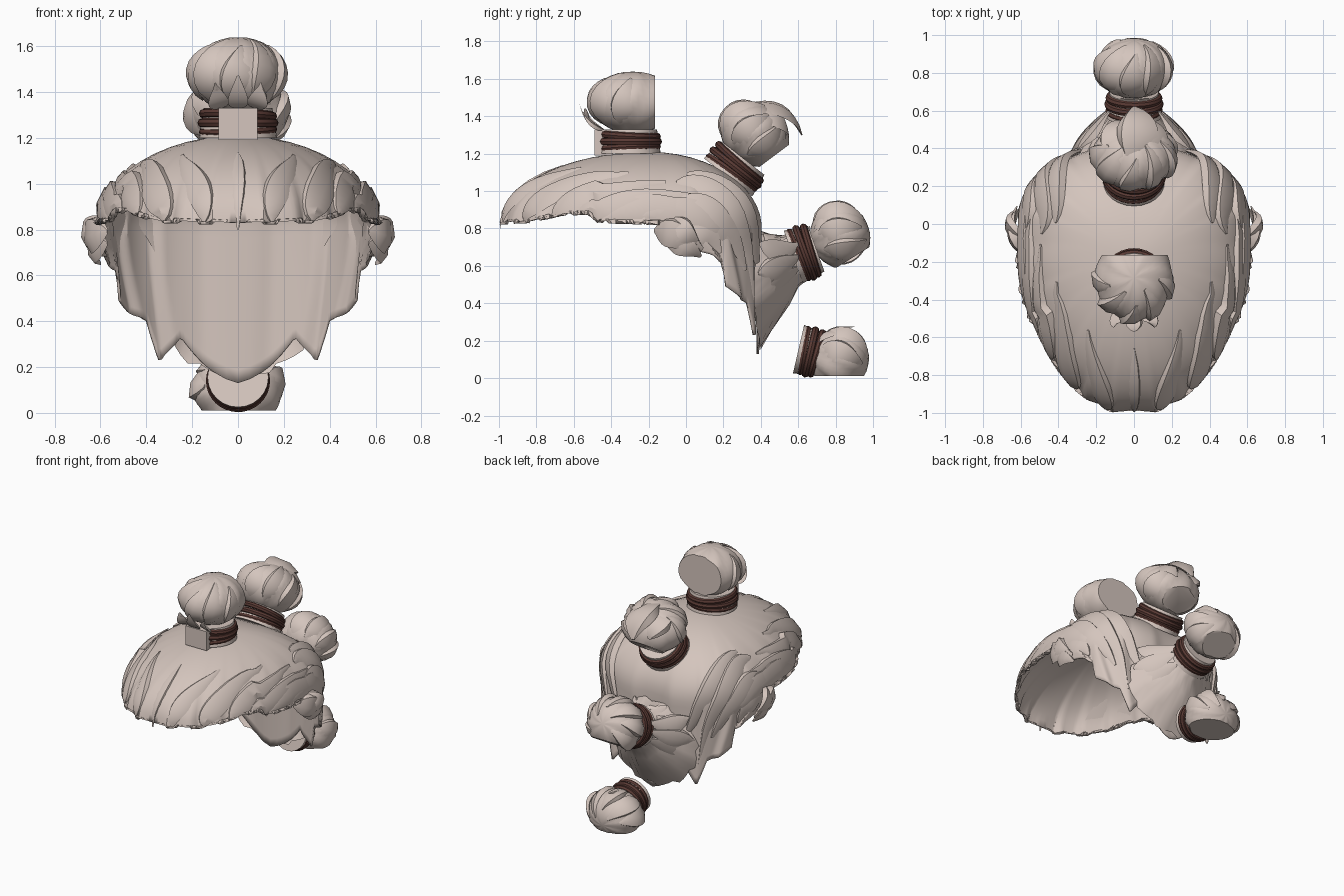
import bpy, bmesh, math
from math import sin, cos, radians, pi
from mathutils import Vector, Matrix

if "Cube" in bpy.data.objects:
    bpy.data.objects.remove(bpy.data.objects["Cube"])


def material(name, rgb):
    m = bpy.data.materials.new(name)
    m.use_nodes = True
    m.diffuse_color = (*rgb, 1)
    m.node_tree.nodes["Principled BSDF"].inputs["Base Color"].default_value = (*rgb, 1)
    return m


HAIR = material("pale_hair", (0.66, 0.56, 0.51))
CORD = material("brown_cord", (0.1, 0.042, 0.034))


def finish(ob, mat, angle=30):
    ob.data.materials.append(mat)
    bpy.ops.object.select_all(action="DESELECT")
    ob.select_set(True)
    bpy.context.view_layer.objects.active = ob
    bpy.ops.object.shade_smooth_by_angle(angle=radians(angle))


def build(name, verts, faces, mirror=False, cuts=(), thick=0):
    """Mesh object with optional flat cuts, mirror and thickness."""
    me = bpy.data.meshes.new(name)
    me.from_pydata([tuple(v) for v in verts], [], faces)
    bm = bmesh.new()
    bm.from_mesh(me)
    bmesh.ops.remove_doubles(bm, verts=bm.verts, dist=0.0005)
    for co, no in cuts:
        res = bmesh.ops.bisect_plane(bm, geom=bm.verts[:] + bm.edges[:] + bm.faces[:],
                                     plane_co=co, plane_no=no, clear_outer=True)
        edges = [e for e in res["geom_cut"] if isinstance(e, bmesh.types.BMEdge)]
        bmesh.ops.contextual_create(bm, geom=edges)
    bmesh.ops.recalc_face_normals(bm, faces=bm.faces)
    bm.to_mesh(me)
    bm.free()
    ob = bpy.data.objects.new(name, me)
    bpy.context.collection.objects.link(ob)
    finish(ob, HAIR)
    if mirror:
        ob.modifiers.new("Mirror", "MIRROR")
    if thick:
        ob.modifiers.new("Solidify", "SOLIDIFY").thickness = thick
    return ob


def grid(rows, cols, closed=False):
    n = cols if closed else cols - 1
    return [(r * cols + c, r * cols + (c + 1) % cols, (r + 1) * cols + (c + 1) % cols, (r + 1) * cols + c)
            for r in range(rows - 1) for c in range(n)]


def interp(keys, t):
    for (a, u), (b, w) in zip(keys, keys[1:]):
        if t <= b:
            return u + (w - u) * (t - a) / (b - a)
    return keys[-1][1]


def ridge(t):
    """Lopsided wave: a slow rise and a quick fall, like overlapping strands."""
    t %= 1
    return t / .75 if t < .75 else (1 - t) / .25


def bend(p, t):
    """Quadratic curve through three points."""
    a, b, c = (Vector(q) for q in p)
    return a * (1 - t) * (1 - 2 * t) + b * 4 * t * (1 - t) + c * t * (2 * t - 1)


def locks(name, paths, mirror=False):
    """Tapered, ridged strands: (point list, centre to face away from, width)."""
    verts, faces = [], []
    for pts, centre, width in paths:
        base = len(verts)
        for i, p in enumerate(pts):
            t = i / (len(pts) - 1)
            along = (pts[min(i + 1, len(pts) - 1)] - pts[max(i - 1, 0)]).normalized()
            out = (p - Vector(centre)).normalized()
            side = along.cross(out).normalized()
            w = width * (0.12 + 0.88 * sin(pi * t ** 0.8))
            for s, lift in ((-1, -0.12), (-0.8, 0.13), (0.2, 0.12), (1, -0.12)):
                verts.append(p + side * w * s * 0.5 + out * w * lift)
        for i in range(len(pts) - 1):
            for j in range(4):
                a, b = base + i * 4 + j, base + i * 4 + (j + 1) % 4
                faces.append((a, b, b + 4, a + 4))
        faces += [tuple(range(base, base + 4)), tuple(range(len(verts) - 4, len(verts)))]
    return build(name, verts, faces, mirror)


# Scalp shell: dome with a ragged rim that drops low at the nape
RIM = [(0, .83), (35, .84), (50, .88), (62, .885), (66, .84), (94, .83), (99, .7), (115, .66), (123, .62),
       (126, .49), (136, .44), (147, .4), (155, .22), (164, .33), (173, .21), (180, .13)]
TOP, BROW = 1.21, 0.82


def scalp(a, v, lift=0.0):
    """Angle from the front in degrees; v 0..1 over the dome, 1..2 down the nape."""
    r, rim = radians(a), interp(RIM, a)
    s, c = max(0, sin(r)), cos(r)
    px, py, reach = (1, 1.22, .79) if c > 0 else (.68, .68, .59)
    x, y = .6 * s ** px, -reach * math.copysign(abs(c) ** py, c)
    end = math.acos(max(0, (rim - BROW) / (TOP - BROW)))
    phi = min(v, 1) * end
    z = BROW + (TOP - BROW) * cos(phi)
    k = sin(phi) * (1 + lift)
    if v > 1:
        z += (min(rim, BROW) - BROW) * (v - 1)
    return Vector((x * k, -.2 + y * k, z))


COLS, ROWS = 121, 25
shell = []
for i in range(ROWS):
    v = 2 * i / (ROWS - 1)
    for j in range(COLS):
        a = 180 * j / (COLS - 1)
        strand = ridge(a / 180 * 10 + .9 * sin(v * 1.5) * sin(radians(a)))
        shell.append(scalp(a, v, .035 * strand * min(v, 1) ** 2 * min(1, a / 12) * min(1, (180 - a) / 8)))
build("scalp_hair", shell, grid(ROWS, COLS), mirror=True, thick=.012)

# Swept strands lying on the scalp: three (angle, v) points and a width
SWEEPS = [((14, 1), (20, .7), (40, .45), .12), ((32, 1), (42, .75), (75, .5), .15),
          ((46, 1), (62, .78), (95, .6), .15), ((57, 1), (80, .8), (112, .75), .14),
          ((68, .98), (95, .85), (125, 1.1), .15), ((85, .95), (108, .9), (135, 1.4), .15),
          ((98, .8), (120, .95), (143, 1.6), .16), ((100, .6), (130, .85), (153, 1.8), .16),
          ((110, .5), (142, .8), (163, 1.5), .15), ((101, 1.2), (112, 1.3), (121, 1.8), .13)]
paths = []
for *p, w in SWEEPS:
    keys = [(*q, 0) for q in p]
    flat = [bend(keys, t / 14) for t in range(15)]
    paths.append(([scalp(q.x, q.y, .025) for q in flat], (0, -.1, .6), w))
locks("swept_strands", paths, mirror=True)
locks("centre_strand", [([scalp(0, v / 10, .005) - Vector((0, 0, .03 * (v == 10))) for v in range(4, 11)],
                         (0, -.1, .6), .07)])

# Rounded side tufts in front of the nape
tuft = []
for start, mid, end, w in (((.57, -.17, .79), (.65, -.06, .77), (.62, .09, .69), .16),
                           ((.57, -.12, .74), (.64, -.01, .71), (.6, .08, .65), .13),
                           ((.57, -.1, .85), (.665, -.02, .79), (.63, .07, .72), .14)):
    tuft.append(([bend((start, mid, end), t / 8) for t in range(9)], (.3, -.05, .75), w))
locks("side_tufts", tuft, mirror=True)

# Hair gathered at the nape into the rear tie: rings of (y, z, x radius, z radius)
gather = []
GATHER = [(.4, .47, .35, .31), (.47, .52, .29, .25), (.53, .58, .18, .18), (.58, .63, .135, .14), (.68, .69, .12, .12)]
for k, (y, z, rx, rz) in enumerate(GATHER):
    for j in range(48):
        a = 2 * pi * j / 48
        m = 1 + .08 * (ridge(j / 4 + k * .25) - .6)
        x = rx * m * cos(a)
        gather.append((x, y - .3 * x * x - .15 * rz * sin(a) * (k > 1), z + rz * m * sin(a)))
build("nape_gather", gather, grid(len(GATHER), 48, True))
nape = []
for x, z in ((.3, .72), (.33, .56), (.28, .4), (.17, .32), (.06, .27), (.13, .77)):
    nape.append(([bend(((x, .42 - .3 * x * x, z), (x * .72, .5, z * .55 + .29), (x * .4, .61, .65 + (z - .55) * .4)), t / 8)
                  for t in range(9)], (0, .3, .55), .13))
locks("nape_strands", nape, mirror=True)


# Buns: fluted ball, neck and three-turn cord along a tilted axis
def bun(name, ball, radii, tie, ring, tilt, cuts=()):
    rot = Matrix.Rotation(-radians(tilt), 3, "X")
    ball, tie = Vector(ball), Vector(tie)

    def skin(a, f, m=1.0):
        return ball + rot @ Vector((radii[0] * m * sin(f) * cos(a), radii[1] * m * sin(f) * sin(a), radii[2] * m * cos(f)))

    verts = []
    for i in range(17):
        f = pi * i / 16
        for j in range(48):
            verts.append(skin(2 * pi * j / 48, f, .95 + .06 * ridge(j / 6 + .5 * f) * sin(f)))
    build(name + "_ball", verts, grid(17, 48, True), cuts=cuts)
    # Broad strands curling over the ball
    leaves = []
    for j in range(9):
        a = 2 * pi * j / 9 + .3
        leaf = [skin(a + .35 * t / 8, 2.3 - t / 8 * (1.6 + .3 * (j % 2)), .98) for t in range(9)]
        if all((q - Vector(co)).dot(Vector(no)) < -.03 for q in leaf for co, no in cuts):
            leaves.append((leaf, ball, .13))
    locks(name + "_strands", leaves)
    # Neck, flared where it enters the cord
    bpy.ops.mesh.primitive_cone_add(vertices=24, radius1=ring + .02, radius2=ring, depth=.13, location=tie,
                                    rotation=(-radians(tilt), 0, 0))
    neck = bpy.context.object
    neck.name = name + "_neck"
    finish(neck, HAIR)
    # Cord turns
    for k in (-1, 0, 1):
        bpy.ops.mesh.primitive_torus_add(
            major_radius=ring + .006 * (k == 0), minor_radius=.021, major_segments=32, minor_segments=8,
            location=tie + rot @ Vector((0, 0, .034 * k)), rotation=(-radians(tilt + 3 * k), .04 * k, 0))
        cord = bpy.context.object
        cord.name = f"{name}_cord_{k + 2}"
        finish(cord, CORD)


bun("front_bun", (0, -.285, 1.475), (.21, .235, .172), (0, -.305, 1.265), .15, 0, [((0, -.165, 1.5), (0, 1, 0))])
bun("crown_bun", (0, .365, 1.305), (.225, .2, .17), (0, .265, 1.125), .145, 38, [((0, .5, 1.21), (0, .6, -.8))])
bun("rear_bun", (0, .825, .76), (.2, .18, .165), (0, .635, .67), .13, 70, [((0, .9, .65), (0, .53, -.85))])
bun("low_bun", (0, .82, .1), (.2, .165, .165), (0, .665, .14), .113, 103, [((0, .8, .01), (0, 0, -1))])

# Block of hair covering the front of the first cord
bpy.ops.mesh.primitive_cube_add(size=1, location=(0, -.44, 1.26))
block = bpy.context.object
block.name = "front_tie_block"
block.scale = (.17, .1, .14)
finish(block, HAIR)

# Loose tips springing from the buns
TIPS = [((0, -.46, 1.33), (0, -.53, 1.38), (0, -.57, 1.47), .09), ((.07, -.44, 1.33), (.09, -.51, 1.37), (.1, -.54, 1.44), .09),
        ((-.07, -.44, 1.33), (-.09, -.51, 1.37), (-.1, -.54, 1.44), .09),
        ((0, .3, 1.45), (.02, .51, 1.43), (0, .62, 1.3), .22), ((.09, .32, 1.43), (.11, .48, 1.39), (.08, .55, 1.3), .16),
        ((-.09, .32, 1.43), (-.11, .48, 1.39), (-.08, .55, 1.3), .16),
        ((0, .7, .8), (.01, .74, .89), (0, .84, .94), .12), ((.08, .68, .78), (.1, .72, .85), (.1, .8, .9), .09),
        ((-.08, .68, .78), (-.1, .72, .85), (-.1, .8, .9), .09),
        ((0, .71, .21), (0, .79, .255), (0, .9, .275), .1), ((.08, .7, .19), (.1, .75, .23), (.11, .84, .24), .08)]
locks("loose_tips", [([bend(p, t / 8) for t in range(9)], (0, p[1][1], p[1][2] - .3), w) for *p, w in TIPS])
